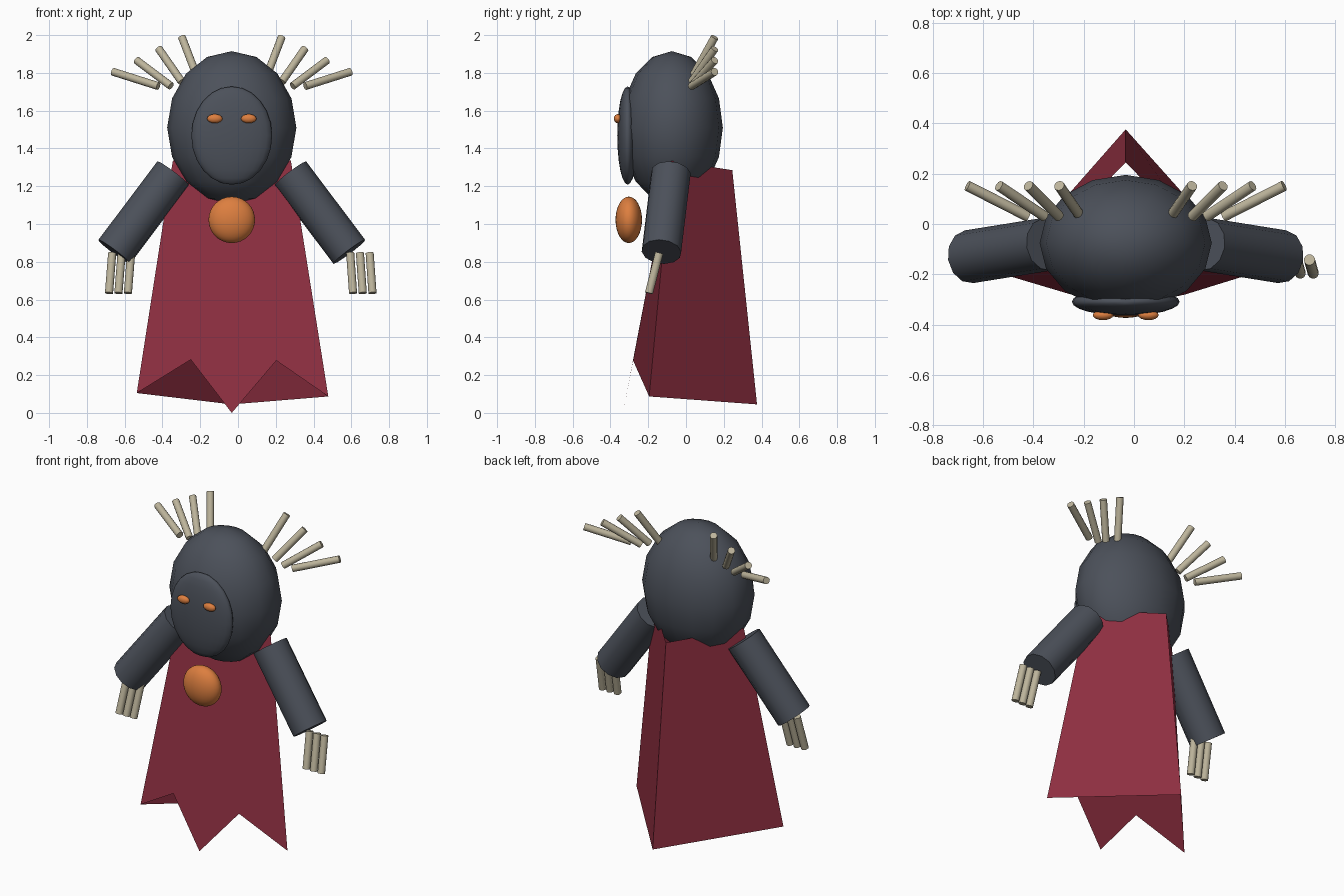
import bpy, bmesh, math
from mathutils import Vector

if "Cube" in bpy.data.objects:
    bpy.data.objects.remove(bpy.data.objects["Cube"])

CX = -0.033  # symmetry plane of the figure


def material(name, rgb):
    m = bpy.data.materials.new(name)
    m.diffuse_color = (*rgb, 1.0)
    m.use_nodes = True
    m.node_tree.nodes["Principled BSDF"].inputs["Base Color"].default_value = m.diffuse_color
    return m


SLATE = material("slate", (0.072, 0.082, 0.103))
CRIMSON = material("crimson", (0.27, 0.028, 0.052))
ORANGE = material("orange", (0.72, 0.21, 0.05))
BONE = material("bone", (0.51, 0.46, 0.33))


def finish(name, mat, angle=40):
    ob = bpy.context.object
    ob.name = name
    ob.data.materials.append(mat)
    bpy.ops.object.shade_smooth_by_angle(angle=math.radians(angle))
    return ob


def ellipsoid(name, loc, radii, mat, seg, rings):
    bpy.ops.mesh.primitive_uv_sphere_add(segments=seg, ring_count=rings, location=loc)
    bpy.context.object.scale = radii
    bpy.ops.object.transform_apply(location=False, rotation=False, scale=True)
    return finish(name, mat, 60)


def rod(name, a, b, r, mat, sides=12):
    a, b = Vector(a), Vector(b)
    bpy.ops.mesh.primitive_cylinder_add(vertices=sides, radius=r, depth=(b - a).length,
                                        location=(a + b) / 2)
    ob = bpy.context.object
    ob.rotation_euler = (b - a).to_track_quat('Z', 'Y').to_euler()
    return finish(name, mat, 50)


def at(s, p):
    """Point given as distance from the symmetry plane, on side s."""
    return (CX + s * p[0], p[1], p[2])


# Head, face mask and chest orb
ellipsoid("head", (CX, -0.075, 1.51), (0.342, 0.27, 0.405), SLATE, 16, 8)
ellipsoid("face_mask", (CX, -0.309, 1.468), (0.214, 0.055, 0.26), SLATE, 24, 12)
ellipsoid("chest_orb", (CX, -0.303, 1.022), (0.123, 0.07, 0.123), ORANGE, 32, 16)

# Head spikes: base and tip, measured from the symmetry plane
spikes = [((0.180, 0.03, 1.77), (0.264, 0.152, 1.989)),
          ((0.265, 0.03, 1.753), (0.387, 0.152, 1.928)),
          ((0.322, 0.03, 1.73), (0.504, 0.152, 1.867)),
          ((0.389, 0.03, 1.73), (0.629, 0.152, 1.806))]

for s, side in ((-1, "left"), (1, "right")):
    ellipsoid(f"eye_{side}", at(s, (0.09, -0.362, 1.558)), (0.041, 0.02, 0.024), ORANGE, 16, 8)
    rod(f"arm_{side}", at(s, (0.31, -0.08, 1.268)), at(s, (0.622, -0.13, 0.853)), 0.106, SLATE, 12)
    for i, (a, b) in enumerate(spikes):
        rod(f"head_spike_{side}_{i + 1}", at(s, a), at(s, b), 0.021, BONE)

# Fingers, three per hand
for side, top_x, low_x in (("left", -0.666, -0.683), ("right", 0.594, 0.609)):
    step = 0.05 if side == "left" else 0.0515
    for i in range(3):
        rod(f"finger_{side}_{i + 1}", (top_x + i * step, -0.142, 0.846),
            (low_x + i * step, -0.196, 0.634), 0.022, BONE)

# Robe: open shell with a ragged front hem and a ridge down the back
bm = bmesh.new()
V = bm.verts.new
top_l, top_r = V((-0.345, -0.078, 1.335)), V((0.28, -0.078, 1.335))
low_l, low_r = V((-0.536, -0.195, 0.105)), V((0.478, -0.195, 0.087))
notch_l, notch_r = V((-0.25, -0.28, 0.282)), V((0.203, -0.28, 0.277))
hem_tip = V((CX, -0.333, 0.0))
ridge_top, ridge_low = V((CX, 0.245, 1.285)), V((CX, 0.376, 0.045))
bm.faces.new((top_l, low_l, notch_l, hem_tip, notch_r, low_r, top_r))
bm.faces.new((top_r, low_r, ridge_low, ridge_top))
bm.faces.new((ridge_top, ridge_low, low_l, top_l))
mesh = bpy.data.meshes.new("robe")
bm.to_mesh(mesh)
bm.free()
mesh.materials.append(CRIMSON)
bpy.context.collection.objects.link(bpy.data.objects.new("robe", mesh))
